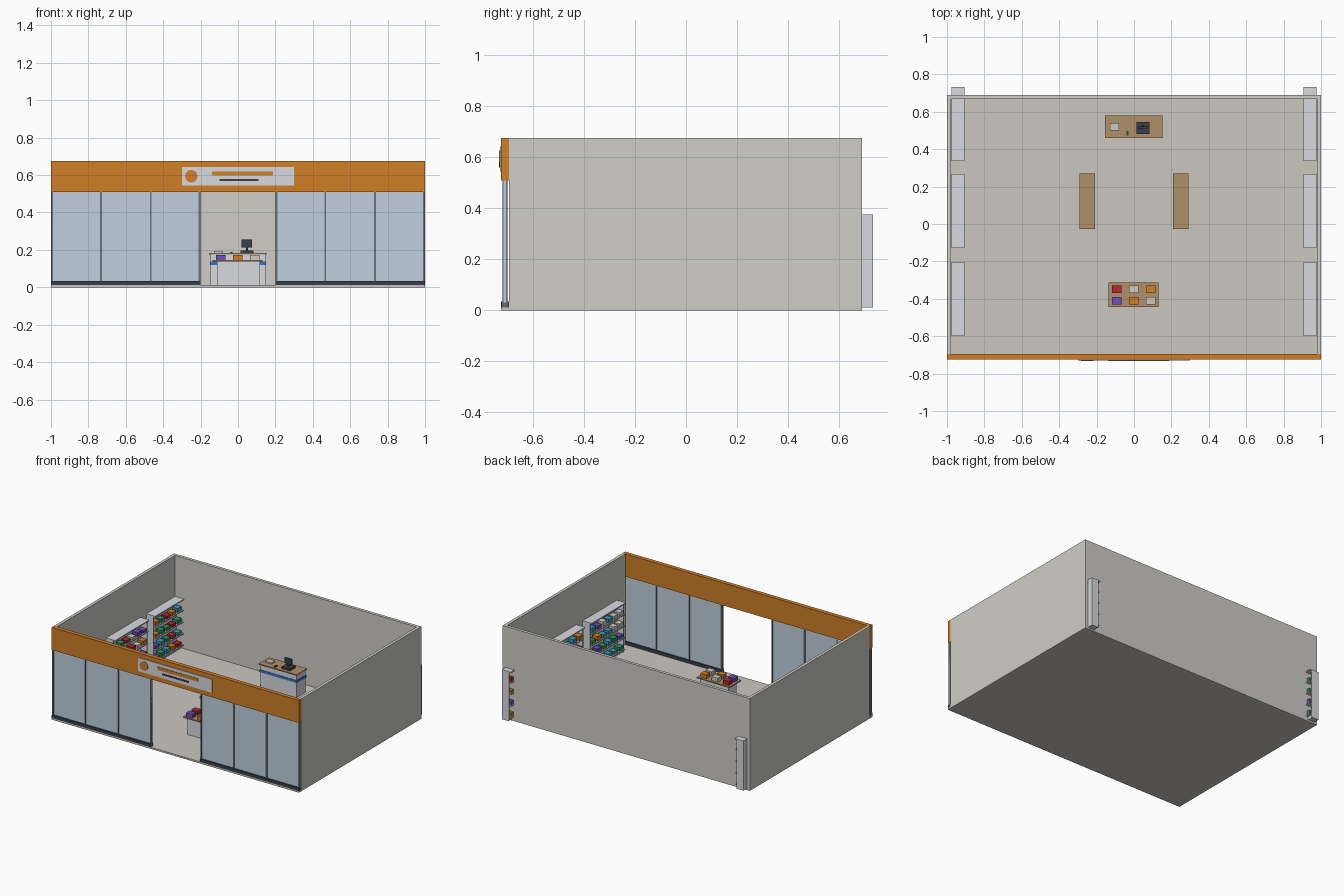
import bpy
import bmesh
import math
import random
from mathutils import Matrix, Vector

default_cube = bpy.data.objects.get("Cube")
if default_cube:
    bpy.data.objects.remove(default_cube, do_unlink=True)

random.seed(4)


def material(name, r, g, b):
    mat = bpy.data.materials.new(name)
    mat.use_nodes = True
    mat.diffuse_color = (r, g, b, 1)
    mat.node_tree.nodes["Principled BSDF"].inputs["Base Color"].default_value = (r, g, b, 1)
    return mat


wall_paint = material("wall_paint", .62, .61, .57)
floor_tile = material("floor_tile", .60, .57, .53)
orange = material("orange", .63, .21, .02)
glass = material("glass", .53, .63, .73)
frame_grey = material("frame_grey", .15, .17, .19)
dark = material("dark", .04, .05, .07)
white = material("white", .68, .70, .73)
cream = material("cream", .62, .60, .54)
wood = material("wood", .43, .28, .14)
blue = material("blue", .04, .17, .55)
red = material("red", .50, .02, .03)
green = material("green", .03, .30, .12)
purple = material("purple", .16, .08, .50)
teal = material("teal", .05, .33, .45)


def finish(name, bm, mat):
    mesh = bpy.data.meshes.new(name)
    bm.to_mesh(mesh)
    bm.free()
    mesh.materials.append(mat)
    obj = bpy.data.objects.new(name, mesh)
    bpy.context.collection.objects.link(obj)
    return obj


def boxes(name, mat, spans):
    """One object made of boxes, each given as x, y and z ranges."""
    bm = bmesh.new()
    for span in spans:
        lows, highs = Vector(r[0] for r in span), Vector(r[1] for r in span)
        size = highs - lows
        place = Matrix.Translation((lows + highs) / 2) @ Matrix.Diagonal((*size, 1))
        bmesh.ops.create_cube(bm, size=1, matrix=place)
    return finish(name, bm, mat)


def around(center, width):
    return (center - width / 2, center + width / 2)


def side_range(side, inner, outer):
    return tuple(sorted((side * inner, side * outer)))


# Room shell
floor_top, wall_top, front, back = .012, .675, -.725, .69
inside_front = -.695
boxes("floor", floor_tile, [((-1, 1), (front, back), (0, floor_top))])
boxes("back_wall", wall_paint, [((-1, 1), (back - .022, back), (0, wall_top))])
for side, label in ((-1, "right"), (1, "left")):
    boxes(label + "_wall", wall_paint,
          [(side_range(side, .978, 1), (inside_front, back), (0, wall_top))])

# Shopfront: three panes, mullions and a plinth each side of the doorway
boxes("fascia", orange, [((-1, 1), (front, inside_front), (.51, wall_top))])
for side, label in ((-1, "right"), (1, "left")):
    door, end = .2, 1
    pitch = (end - door) / 3
    boxes(label + "_glazing", glass,
          [(side_range(side, door, end), (-.715, -.705), (.03, .51))])
    boxes(label + "_mullions", frame_grey,
          [(side_range(side, x, x + .01), (-.72, -.70), (floor_top, .51))
           for x in (door, door + pitch - .005, door + 2 * pitch - .005, end - .01)])
    boxes(label + "_plinth", dark,
          [(side_range(side, door, end), (front, inside_front), (floor_top, .034))])

# Sign board with abstract decoration
boxes("sign_board", white, [((-.3, .3), (-.73, front), (.545, .643))])
bm = bmesh.new()
bmesh.ops.create_cone(bm, cap_ends=True, segments=32, radius1=.033, radius2=.033, depth=.006,
                      matrix=Matrix.Translation((-.25, -.73, .594))
                      @ Matrix.Rotation(math.pi / 2, 4, "X"))
finish("sign_disc", bm, orange)
boxes("sign_upper_bar", orange, [((-.14, .186), (-.733, -.73), (.597, .62))])
boxes("sign_lower_bar", dark, [((-.1, .11), (-.733, -.73), (.568, .58))])

# Wall shelving with stacked goods, three units each side
goods = {mat: [] for mat in (red, green, purple, teal, orange, cream)}
levels = [.04 + .085 * i for i in range(4)]
for side, label in ((-1, "right"), (1, "left")):
    for number, y in enumerate((-.4, .07, .535), 1):
        ends = (y - .198, y + .198)
        inner = (ends[0] + .008, ends[1] - .008)
        unit = [(side_range(side, .967, .977), ends, (floor_top, .375)),
                (side_range(side, .906, .977), ends, (.367, .375)),
                (side_range(side, .925, .968), inner, (floor_top, levels[0]))]
        for end, into in zip(ends, inner):
            unit.append((side_range(side, .92, .977), sorted((end, into)), (floor_top, .37)))
        for z in levels:
            unit.append((side_range(side, .908, .97), inner, (z - .007, z)))
            for slot in range(6):
                slot_y = inner[0] + (slot + .5) * (inner[1] - inner[0]) / 6
                goods[random.choice(list(goods))].append(
                    (side_range(side, .914, .956), around(slot_y, .045),
                     (z, z + random.uniform(.02, .035))))
        boxes(f"{label}_shelf_unit_{number}", white, unit)
for mat, spans in goods.items():
    boxes(mat.name + "_shelf_goods", mat, spans)

# Service counter
boxes("counter_body", white, [((-.147, .147), (.468, .572), (floor_top, .175))])
boxes("counter_stripe", blue, [((-.15, .15), (.465, .575), (.12, .138))])
boxes("counter_top", wood, [((-.155, .152), (.46, .58), (.175, .183))])
boxes("paper_tray", cream, [(around(-.104, .05), around(.52, .04), (.183, .193))])
boxes("card_reader", dark, [(around(-.035, .012), around(.486, .025), (.183, .19))])
boxes("till", dark, [(around(.048, .068), around(.514, .064), (.183, .197)),
                     (around(.048, .012), around(.52, .012), (.197, .22)),
                     (around(.048, .056), around(.516, .01), (.214, .255))])

# Display table with six boxes
boxes("display_body", white, [((-.113, .117), (-.42, -.33), (floor_top, .138))])
boxes("display_top", wood, [((-.135, .132), (-.443, -.312), (.138, .146))])
rows = ((-.41, (purple, orange, cream)), (-.349, (red, cream, orange)))
for row, (y, colours) in enumerate(rows, 1):
    for column, mat in enumerate(colours, 1):
        boxes(f"display_box_{row}_{column}", mat,
              [(around(.091 * (column - 2) - .002, .05), around(y, .042), (.146, .174))])

# Low benches
for side, label in ((-1, "right"), (1, "left")):
    seat = side_range(side, .208, .292)
    boxes(label + "_bench_seat", wood, [(seat, (-.027, .27), (.078, .09))])
    boxes(label + "_bench_legs", frame_grey,
          [(side_range(side, .218, .282), around(y, .015), (floor_top, .078))
           for y in (.01, .233)])
